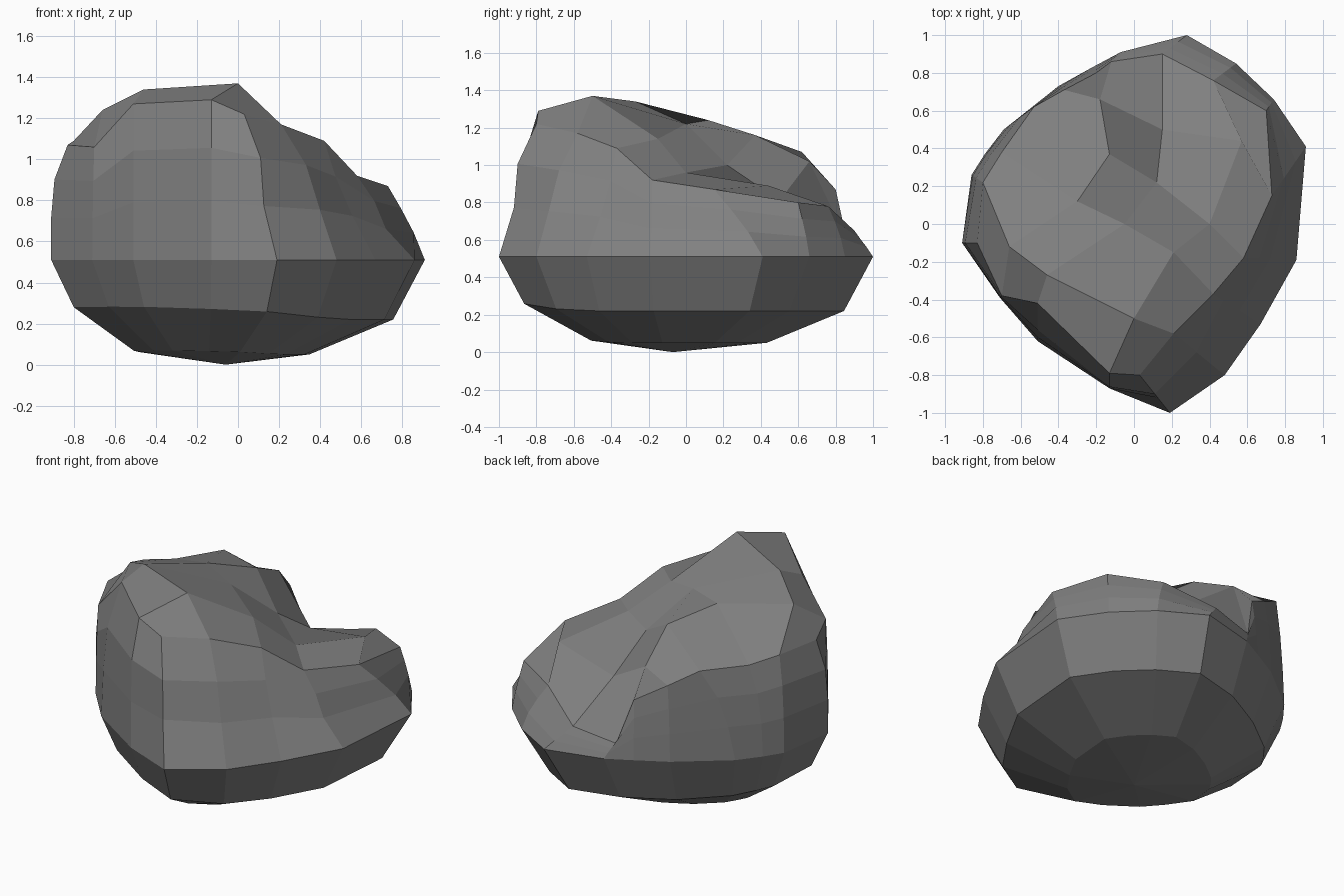
import bpy, bmesh
from mathutils import Vector

cube = bpy.data.objects.get("Cube")
if cube:
    bpy.data.objects.remove(cube, do_unlink=True)

BELT_Z = 0.51

# Widest outline of the boulder, counter-clockwise from the front point
belt = [(.19, -1), (.48, -.8), (.67, -.53), (.86, -.19), (.91, .41),
        (.74, .66), (.54, .85), (.28, 1), (-.07, .91),
        (-.22, .83), (-.4, .73), (-.69, .5), (-.79, .37), (-.86, .26),
        (-.91, -.1), (-.71, -.39), (-.51, -.62), (-.13, -.87)]

# Uneven upper rim, one point above each belt point
rim = [(.03, -.8, 1.22), (.21, -.58, 1.17), (.42, -.37, 1.09), (.58, -.18, .92),
       (.73, .15, .87), (.7, .6, .8), (.42, .76, .78), (.15, .9, .65),
       (-.12, .86, .6), (-.2, .8, .87), (-.37, .71, .97), (-.53, .62, 1.07),
       (-.7, .38, 1.06), (-.8, .22, 1.09), (-.83, -.1, 1.07), (-.7, -.38, 1.06),
       (-.51, -.42, 1.27), (-.13, -.79, 1.29)]

# How far each column of the wall has leaned in at two levels
lean_low = [.4, .3, .45, .5, .3, .3, .25, .35, .3, .3, .2, .2, .1, .1, 0, .2, .1, 0]
lean_high = [.5, .55, .78, .7, .65, .65, .6, .7, .6, .6, .5, .5, .4, .4, .2, .5, .3, .1]

# Inner points of the top, in rows from the front: hump, slope, hollow and knob
crown = [[(0, -.5, 1.37), (.21, -.15, 1.14), (.4, 0, .96), (.57, .44, .89)],
         [(-.46, -.27, 1.34), (-.05, 0, 1.22), (.12, .22, 1), (.15, .5, .81)],
         [(-.66, -.12, 1.24), (-.3, .12, 1.24), (-.13, .37, 1.16), (-.18, .66, 1.02)]]
COLS, ROWS = 5, 4

bm = bmesh.new()


def add_ring(points):
    return [bm.verts.new(p) for p in points]


def bridge(lower, upper):
    count = len(lower)
    for i in range(count):
        j = (i + 1) % count
        bm.faces.new((lower[i], lower[j], upper[j], upper[i]))


def wall_ring(rise, leans):
    """Ring between belt and rim, raised evenly and leaned in per column."""
    points = []
    for b, r, lean in zip(belt, rim, leans):
        flat = Vector(b).lerp(Vector(r[:2]), lean)
        points.append((flat.x, flat.y, BELT_Z + (r[2] - BELT_Z) * rise))
    return add_ring(points)


def under_ring(scale, z, lift):
    """Shrunken belt outline for the underside, lifted towards the front right."""
    shift = 1 - scale
    return add_ring([(x * scale - .15 * shift, y * scale - .07 * shift,
                      z + lift * max(0, -.6 * x - .5 * y)) for x, y in belt])


# Underside and walls
rings = [under_ring(.47, .05, .03), under_ring(.855, .22, .1),
         add_ring([(x, y, BELT_Z) for x, y in belt]),
         wall_ring(.37, lean_low), wall_ring(.7, lean_high), add_ring(rim)]
for lower, upper in zip(rings, rings[1:]):
    bridge(lower, upper)

# Blunt base point
base = bm.verts.new((-.06, -.07, 0))
bottom = rings[0]
for i in range(0, len(bottom), 2):
    bm.faces.new((base, bottom[(i + 2) % len(bottom)], bottom[i + 1], bottom[i]))

# Top patch: the rim frames a grid of quads
edge = [(i, 0) for i in range(COLS)] + [(COLS, j) for j in range(ROWS)]
edge += [(COLS - i, ROWS) for i in range(COLS)] + [(0, ROWS - j) for j in range(ROWS)]
grid = dict(zip(edge, rings[-1]))
for j, row in enumerate(crown):
    for i, point in enumerate(row):
        grid[i + 1, j + 1] = bm.verts.new(point)
for i in range(COLS):
    for j in range(ROWS):
        bm.faces.new((grid[i, j], grid[i + 1, j], grid[i + 1, j + 1], grid[i, j + 1]))

bmesh.ops.recalc_face_normals(bm, faces=bm.faces)
mesh = bpy.data.meshes.new("boulder")
bm.to_mesh(mesh)
bm.free()
boulder = bpy.data.objects.new("boulder", mesh)
bpy.context.collection.objects.link(boulder)

# Plain grey stone
stone = bpy.data.materials.new("grey_stone")
stone.use_nodes = True
colour = (.22, .22, .22, 1)
stone.diffuse_color = colour
stone.node_tree.nodes["Principled BSDF"].inputs["Base Color"].default_value = colour
mesh.materials.append(stone)
